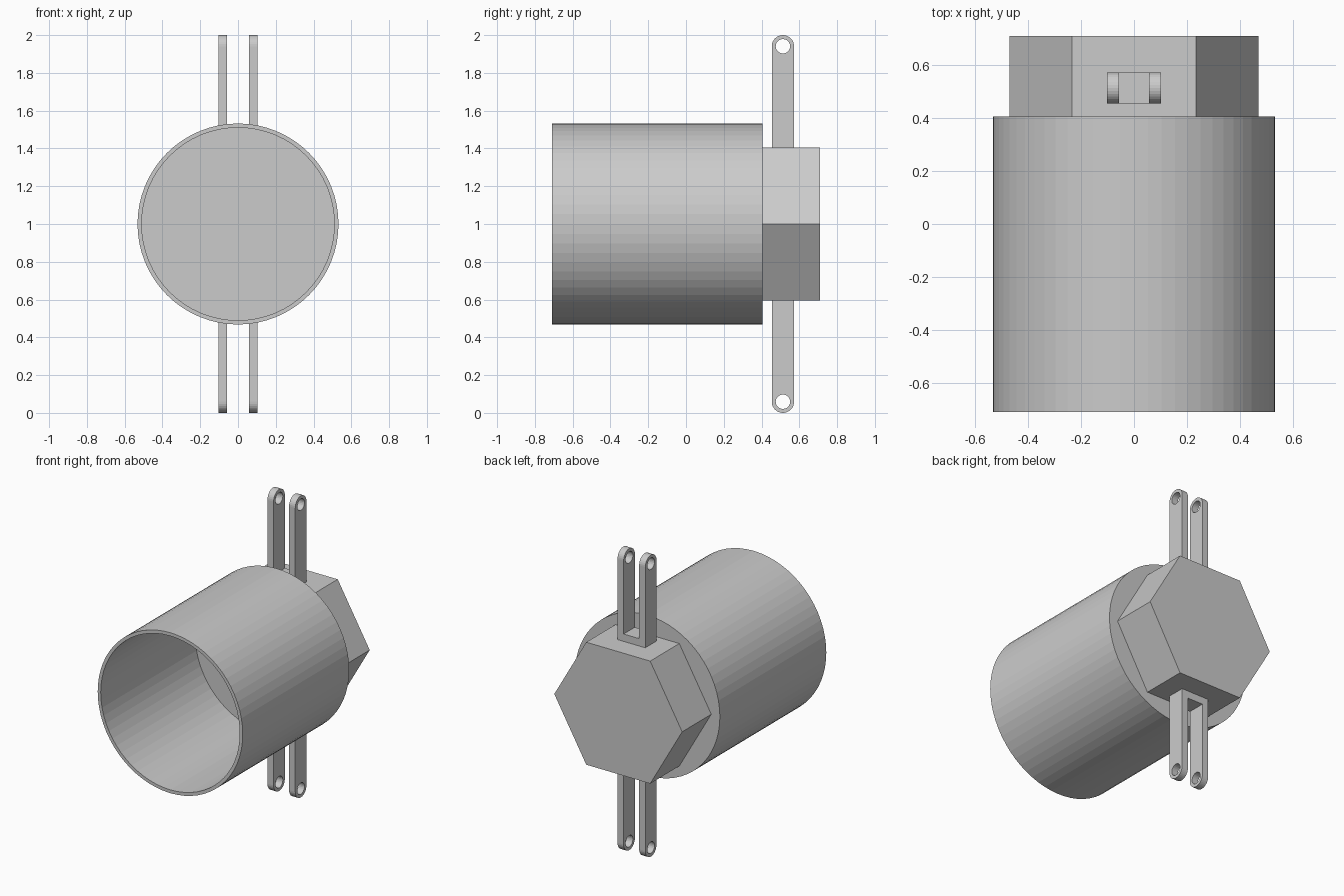
import bpy, bmesh, math

if "Cube" in bpy.data.objects:
    bpy.data.objects.remove(bpy.data.objects["Cube"])

ZC = 1.0            # height of the main axis
LUG_Y = 0.513       # depth position of the lugs


def add_object(name, mesh, loc):
    ob = bpy.data.objects.new(name, mesh)
    ob.location = loc
    bpy.context.collection.objects.link(ob)
    return ob


def lathe(name, profile, sides, loc, start=0.0):
    """Revolve (radius, y) points about the y axis; radius 0 closes the shape."""
    bm = bmesh.new()
    rings = []
    for r, y in profile:
        rings.append([bm.verts.new((r * math.cos(start + 2 * math.pi * i / sides), y,
                                    r * math.sin(start + 2 * math.pi * i / sides)))
                      for i in range(sides)])
    for a, b in zip(rings, rings[1:]):
        for i in range(sides):
            j = (i + 1) % sides
            bm.faces.new((a[i], a[j], b[j], b[i]))
    bm.faces.new(rings[0])
    bm.faces.new(rings[-1])
    bmesh.ops.recalc_face_normals(bm, faces=bm.faces)
    me = bpy.data.meshes.new(name)
    bm.to_mesh(me)
    bm.free()
    return add_object(name, me, loc)


def mirror_xz(ob):
    m = ob.modifiers.new("mirror", 'MIRROR')
    m.use_axis = (True, False, True)


def arc(r, cy, a0, a1, n):
    return [(r * math.cos(a0 + (a1 - a0) * i / n), cy + r * math.sin(a0 + (a1 - a0) * i / n))
            for i in range(n + 1)]


def plate(name, outlines, x0, x1):
    """Extrude filled (y, z) outlines, inner ones being holes, between x0 and x1."""
    cu = bpy.data.curves.new(name, 'CURVE')
    cu.dimensions = '2D'
    cu.fill_mode = 'BOTH'
    cu.extrude = (x1 - x0) / 2
    for pts in outlines:
        sp = cu.splines.new('POLY')
        sp.points.add(len(pts) - 1)
        for p, (u, v) in zip(sp.points, pts):
            p.co = (u, v, 0, 1)
        sp.use_cyclic_u = True
    tmp = bpy.data.objects.new("tmp", cu)
    me = bpy.data.meshes.new_from_object(tmp)
    bpy.data.objects.remove(tmp)
    me.name = name
    for v in me.vertices:
        a, b, c = v.co
        v.co = (c + (x0 + x1) / 2, a, b)
    bm = bmesh.new()
    bm.from_mesh(me)
    bmesh.ops.remove_doubles(bm, verts=bm.verts, dist=1e-5)
    bmesh.ops.recalc_face_normals(bm, faces=bm.faces)
    bm.to_mesh(me)
    bm.free()
    for p in me.polygons:
        p.use_smooth = False
    ob = add_object(name, me, (0, LUG_Y, ZC))
    mirror_xz(ob)
    return ob


# Hollow cup, open at the front
lathe("cup", [(0.51, 0.28), (0.51, -0.71), (0.532, -0.71), (0.532, 0.405)], 64, (0, 0, ZC))

# Hexagonal block on the back
lathe("hex_block", [(0.469, 0.405), (0.469, 0.71)], 6, (0, 0, ZC))

# Four rounded lugs with pin holes
W, HOLE_Z = 0.059, 0.941
outer = [(-W, 0.40), (W, 0.40)] + arc(W, HOLE_Z, 0, math.pi, 16)
hole = arc(0.038, HOLE_Z, 0, 2 * math.pi, 24)[:-1]
plate("lugs", [outer, hole], 0.057, 0.102)

# Small webs joining each pair of lugs
plate("lug_webs", [[(-W, 0.40), (W, 0.40), (W, 0.455), (-W, 0.455)]], 0.0, 0.057)
